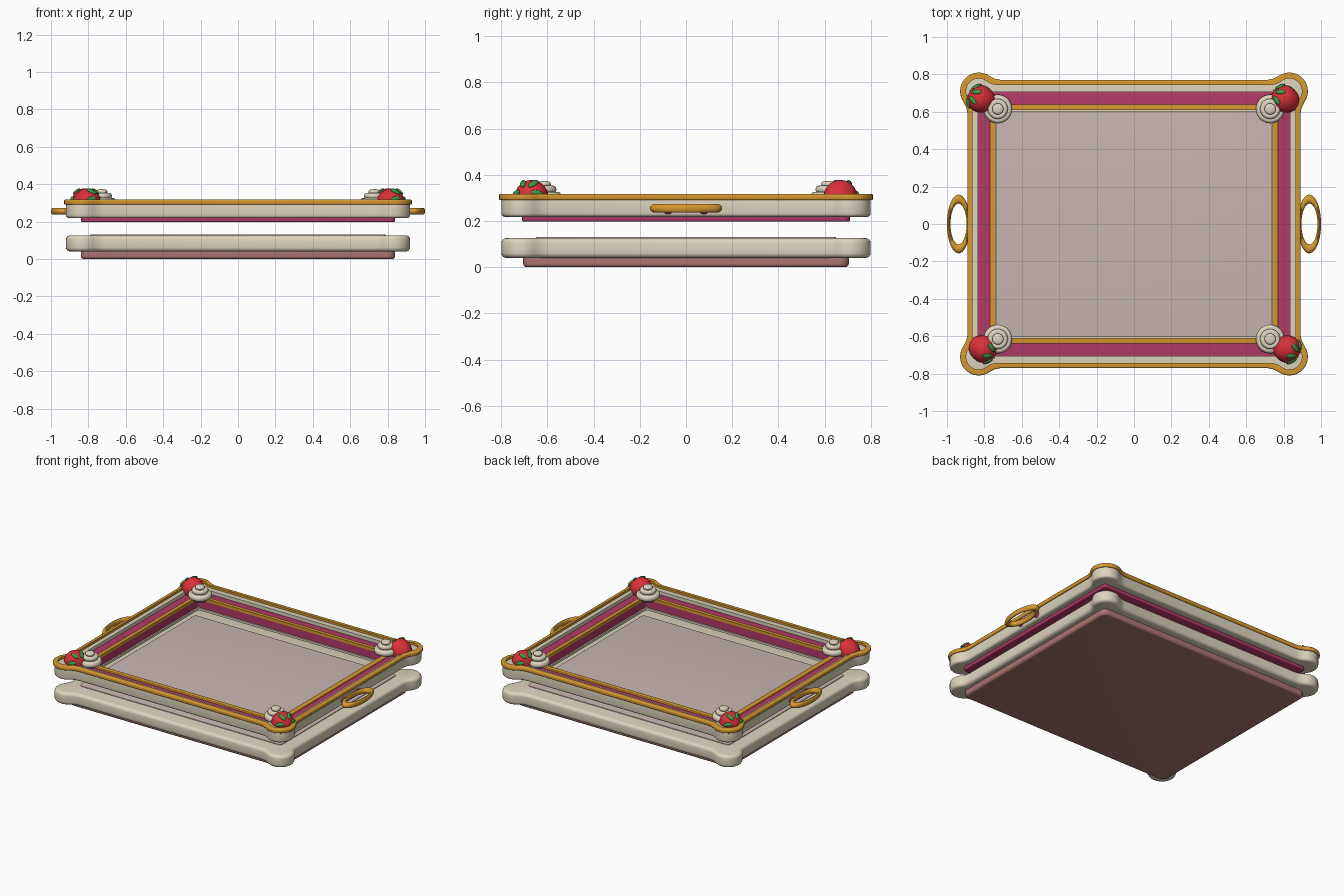
import bpy, bmesh, math
from mathutils import Matrix, Vector

if "Cube" in bpy.data.objects:
    bpy.data.objects.remove(bpy.data.objects["Cube"])


def material(name, rgb):
    m = bpy.data.materials.new(name)
    lin = [((c / 255 + 0.055) / 1.055) ** 2.4 for c in rgb]
    m.diffuse_color = (*lin, 1)
    m.use_nodes = True
    m.node_tree.nodes["Principled BSDF"].inputs["Base Color"].default_value = m.diffuse_color
    return m


CREAM = material("cream", (222, 212, 190))
GOLD = material("gold", (214, 152, 48))
MAGENTA = material("magenta", (178, 58, 104))
MAUVE = material("mauve", (172, 118, 114))
PALE = material("pale_mauve", (202, 182, 179))
RED = material("red", (218, 48, 58))
GREEN = material("green", (62, 150, 72))

N = 18  # points per outline corner


def mirror_corner(q):
    """Repeat the +x +y corner in all four quadrants, as one closed loop."""
    loop = []
    for sx, sy, rev in ((1, 1, 0), (1, -1, 1), (-1, -1, 0), (-1, 1, 1)):
        loop += [(sx * x, sy * y) for x, y in (q[::-1] if rev else q)]
    return loop


def rounded(hx, hy, r):
    """Rounded rectangle outline as a function of inset."""
    def f(d):
        rr = max(r - d, 0.004)
        cx, cy = hx - d - rr, hy - d - rr
        ang = [math.pi / 2 * (1 - i / (N - 1)) for i in range(N)]
        return mirror_corner([(cx + rr * math.cos(a), cy + rr * math.sin(a)) for a in ang])
    return f


def lobed(hx, hy, r, cx=0.83, cy=0.71):
    """Rectangle outline with round lobes at the corners, as a function of inset."""
    def f(d):
        sx, sy, rr = hx - d, hy - d, r - d
        ey, ex = sy - cy, sx - cx
        xi = cx - math.sqrt(rr * rr - ey * ey)
        yi = cy - math.sqrt(rr * rr - ex * ex)
        a0 = math.pi - math.asin(ey / rr) - 0.3
        a1 = -math.pi / 2 + math.asin(ex / rr) + 0.3
        n = N - 4
        arc = [a0 + (a1 - a0) * i / (n - 1) for i in range(n)]
        q = [(xi - 0.04, sy), (xi - 0.008, sy + 0.006)]
        q += [(cx + rr * math.cos(a), cy + rr * math.sin(a)) for a in arc]
        q += [(sx + 0.006, yi - 0.008), (sx, yi - 0.04)]
        return mirror_corner(q)
    return f


def finish(name, bm, mats, smooth=True):
    bmesh.ops.recalc_face_normals(bm, faces=bm.faces)
    me = bpy.data.meshes.new(name)
    bm.to_mesh(me)
    bm.free()
    ob = bpy.data.objects.new(name, me)
    bpy.context.collection.objects.link(ob)
    for m in mats:
        me.materials.append(m)
    if smooth:
        bpy.ops.object.select_all(action='DESELECT')
        ob.select_set(True)
        bpy.context.view_layer.objects.active = ob
        bpy.ops.object.shade_smooth_by_angle(angle=math.radians(35))
    return ob


def slab(name, mat, outer, z0, z1, b, hole=None, btop=None):
    """Slab with rounded edges; with a hole outline it becomes a frame."""
    bt = b if btop is None else btop
    levels = []
    for i in range(5):
        t = math.pi / 2 * i / 4
        levels.append((outer(b * (1 - math.sin(t))), z0 + b * (1 - math.cos(t))))
    for i in range(5):
        t = math.pi / 2 * i / 4
        levels.append((outer(bt * (1 - math.cos(t))), z1 - bt * (1 - math.sin(t))))
    if hole:
        levels += [(hole(0), z1), (hole(0), z0)]
    bm = bmesh.new()
    loops = [[bm.verts.new((x, y, z)) for x, y in pts] for pts, z in levels]
    pairs = list(zip(loops, loops[1:]))
    if hole:
        pairs.append((loops[-1], loops[0]))
    else:
        bm.faces.new(loops[0])
        bm.faces.new(loops[-1])
    for a, c in pairs:
        for i in range(len(a)):
            j = (i + 1) % len(a)
            bm.faces.new((a[i], a[j], c[j], c[i]))
    return finish(name, bm, [mat])


# lower tray: mauve foot, cream lobed body, pale floor sheet
slab("base_foot", MAUVE, rounded(0.84, 0.705, 0.04), 0.0, 0.06, 0.015)
slab("lower_body", CREAM, lobed(0.88, 0.76, 0.09), 0.04, 0.126, 0.022)
slab("floor_sheet", PALE, rounded(0.79, 0.65, 0.02), 0.122, 0.131, 0.002)

# upper frame: cream lobed ring, magenta inner ring, gold trims
slab("upper_frame", CREAM, lobed(0.88, 0.76, 0.09), 0.218, 0.302, 0.016,
     hole=rounded(0.835, 0.705, 0.02), btop=0.004)
slab("inner_band", MAGENTA, rounded(0.84, 0.71, 0.025), 0.197, 0.278, 0.008,
     hole=rounded(0.742, 0.612, 0.008), btop=0.002)
slab("inner_lip", CREAM, rounded(0.744, 0.614, 0.01), 0.2, 0.215, 0.001,
     hole=rounded(0.732, 0.602, 0.008))
slab("inner_gold_trim", GOLD, rounded(0.77, 0.64, 0.012), 0.27, 0.29, 0.005,
     hole=rounded(0.74, 0.61, 0.008))
slab("outer_gold_trim", GOLD, lobed(0.89, 0.77, 0.10), 0.29, 0.318, 0.008,
     hole=lobed(0.864, 0.742, 0.068))

# side handles: flattened rings, with small berry studs where they join
for s, side in ((-1, "left"), (1, "right")):
    bm = bmesh.new()
    R, r, nu, nv = 0.133, 0.024, 48, 14
    g = []
    for i in range(nu):
        u = 2 * math.pi * i / nu
        row = []
        for j in range(nv):
            v = 2 * math.pi * j / nv
            w = R + r * math.cos(v)
            row.append(bm.verts.new((s * 0.938 + 0.395 * w * math.cos(u), w * math.sin(u),
                                     0.255 + 0.019 * math.sin(v))))
        g.append(row)
    for i in range(nu):
        for j in range(nv):
            k, l = (i + 1) % nu, (j + 1) % nv
            bm.faces.new((g[i][j], g[k][j], g[k][l], g[i][l]))
    finish(side + "_handle", bm, [GOLD])
    bm = bmesh.new()
    for y in (-0.078, 0.078):
        bmesh.ops.create_uvsphere(bm, u_segments=20, v_segments=12, radius=1, matrix=
                                  Matrix.Translation((s * 0.857, y, 0.252)) @ Matrix.Diagonal((0.037, 0.03, 0.029, 1)))
    finish(side + "_handle_studs", bm, [MAGENTA])


def cream_swirl(name, x, y):
    """Three stacked rounded tiers, turned about z."""
    prof = [(0.05, 0.272)]
    for z, rad, h in ((0.305, 0.077, 0.02), (0.337, 0.054, 0.016), (0.359, 0.03, 0.012)):
        for k in range(7):
            t = -math.pi / 2 + math.pi * k / 6
            prof.append((rad - h * 0.8 * (1 - math.cos(t)), z + h * math.sin(t)))
    prof.append((0.008, 0.373))
    bm = bmesh.new()
    n = 28
    rows = [[bm.verts.new((x + r * math.cos(2 * math.pi * i / n), y + r * math.sin(2 * math.pi * i / n), z))
             for i in range(n)] for r, z in prof]
    for a, c in zip(rows, rows[1:]):
        for i in range(n):
            j = (i + 1) % n
            bm.faces.new((a[i], a[j], c[j], c[i]))
    bm.faces.new(rows[0])
    bm.faces.new(rows[-1])
    finish(name, bm, [CREAM])


def strawberry(name, x, y, axis):
    """Tapered berry lying on its side, leaves at the wide end."""
    place = Matrix.Translation((x, y, 0.302)) @ axis.to_track_quat('Z', 'Y').to_matrix().to_4x4()
    bm = bmesh.new()
    bmesh.ops.create_uvsphere(bm, u_segments=24, v_segments=16, radius=1)
    for v in bm.verts:
        taper = 1 + 0.15 * v.co.z
        v.co = Vector((v.co.x * 0.072 * taper, v.co.y * 0.072 * taper, v.co.z * 0.078))
    body = set(bm.faces)
    for i in range(6):
        m = (Matrix.Rotation(i * math.pi / 3, 4, 'Z') @ Matrix.Translation((0.05, 0, 0.06))
             @ Matrix.Rotation(math.radians(40), 4, 'Y') @ Matrix.Diagonal((0.03, 0.014, 0.009, 1)))
        bmesh.ops.create_uvsphere(bm, u_segments=12, v_segments=8, radius=1, matrix=m)
    for f in bm.faces:
        f.material_index = 0 if f in body else 1
    bm.transform(place)
    finish(name, bm, [RED, GREEN])


# corner decorations
for sy, row in ((-1, "front"), (1, "back")):
    for sx, col in ((-1, "left"), (1, "right")):
        cream_swirl(f"{row}_{col}_swirl", sx * 0.728, sy * 0.615)
        strawberry(f"{row}_{col}_strawberry", sx * 0.812, sy * 0.665,
                   Vector((-sy * 0.85, sy * 0.4, 0.3)).normalized())
